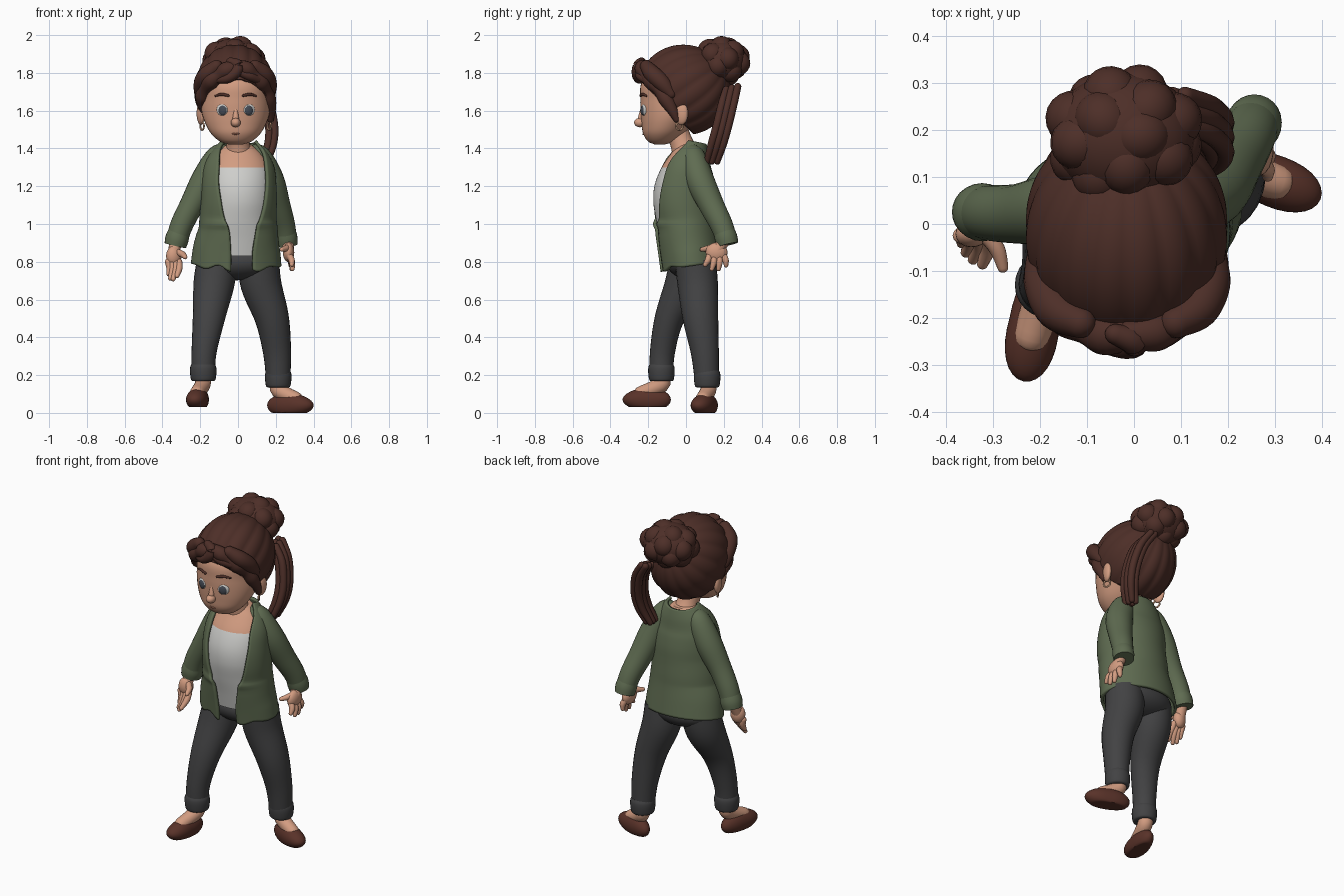
import bpy, bmesh, math
from mathutils import Vector, Matrix

if "Cube" in bpy.data.objects:
    bpy.data.objects.remove(bpy.data.objects["Cube"])


def material(name, r, g, b):
    m = bpy.data.materials.new(name)
    m.use_nodes = True
    m.diffuse_color = (r, g, b, 1)
    m.node_tree.nodes["Principled BSDF"].inputs["Base Color"].default_value = (r, g, b, 1)
    return m


HAIR = material("hair brown", .075, .028, .021)
SKIN = material("warm skin", .65, .335, .22)
GREEN = material("cardigan green", .115, .15, .083)
WHITE = material("shirt white", .62, .62, .6)
PANTS = material("trouser charcoal", .055, .055, .057)
SHOE = material("shoe brown", .1, .032, .022)
IRIS = material("iris slate", .06, .07, .09)
LIP = material("lip rose", .42, .17, .11)
GOLD = material("earring bronze", .55, .32, .2)


def finish(name, bm, mat, angle=50):
    bmesh.ops.recalc_face_normals(bm, faces=bm.faces[:])
    me = bpy.data.meshes.new(name)
    bm.to_mesh(me)
    bm.free()
    ob = bpy.data.objects.new(name, me)
    bpy.context.collection.objects.link(ob)
    me.materials.append(mat)
    bpy.ops.object.select_all(action='DESELECT')
    ob.select_set(True)
    bpy.context.view_layer.objects.active = ob
    bpy.ops.object.shade_smooth_by_angle(angle=math.radians(angle))
    return ob


def spline(rows, sub):
    """Smoothly interpolate rows of numbers."""
    out = []
    for i in range(len(rows) - 1):
        p, q = rows[i], rows[i + 1]
        o = rows[max(i - 1, 0)]
        s = rows[min(i + 2, len(rows) - 1)]
        for k in range(sub):
            t = k / sub
            out.append([b + t * (c - a) / 2 + t * t * (a - 2.5 * b + 2 * c - d / 2)
                        + t ** 3 * (1.5 * (b - c) + (d - a) / 2)
                        for a, b, c, d in zip(o, p, q, s)])
    return out + [list(rows[-1])]


def loft(name, rows, mat, ref=(0, 1, 0), n=24, sub=5, dome=False, turn=0, level=False):
    """Rows are x, y, z, radius [, second radius [, half angle of a front gap]]."""
    rows = [tuple(r) + (r[3],) if len(r) == 4 else tuple(r) for r in rows]
    pts = spline(rows, sub)
    cs = [Vector(p[:3]) for p in pts]
    ts = [Vector((0, 0, 1)) if level else (cs[min(i + 1, len(cs) - 1)] - cs[max(i - 1, 0)]).normalized()
          for i in range(len(cs))]
    secs = list(zip(cs, ts, pts))
    if dome:
        def cap(sec, sign, a):
            c, t, p = sec
            return (c + t * sign * p[3] * math.sin(a), t, p[:3] + [r * math.cos(a) for r in p[3:5]])
        steps = (.4, .8, 1.2, 1.45)
        secs = ([cap(secs[0], -1, a) for a in reversed(steps)] + secs
                + [cap(secs[-1], 1, a) for a in steps])
    bm = bmesh.new()
    gapped = len(rows[0]) > 5
    rings = []
    for c, t, p in secs:
        a = Vector(ref).cross(t).normalized()
        b = t.cross(a)
        g = p[5] if gapped else 0
        span = 2 * math.pi - 2 * g
        ring = []
        for k in range(n):
            th = turn + g + span * k / (n - 1 if gapped else n)
            ring.append(bm.verts.new(c + a * p[3] * math.sin(th) - b * p[4] * math.cos(th)))
        rings.append(ring)
    for lo, hi in zip(rings, rings[1:]):
        for k in range(n - 1 if gapped else n):
            j = (k + 1) % n
            bm.faces.new((lo[k], lo[j], hi[j], hi[k]))
    if not gapped:
        bm.faces.new(rings[0])
        bm.faces.new(rings[-1])
    return finish(name, bm, mat)


def ball(name, loc, size, mat, turn=0, seg=24):
    bm = bmesh.new()
    bmesh.ops.create_uvsphere(bm, u_segments=seg, v_segments=seg // 2, radius=1)
    bm.transform(Matrix.Translation(loc) @ Matrix.Rotation(turn, 4, 'Z') @ Matrix.Diagonal((*size, 1)))
    return finish(name, bm, mat, 80)


# Head, neck and features
loft("head", [(-.012, -.138, 1.422, .04, .03), (-.012, -.132, 1.438, .085, .07),
              (-.012, -.118, 1.478, .13, .109), (-.012, -.097, 1.53, .16, .138),
              (-.012, -.07, 1.59, .18, .17), (-.012, -.058, 1.66, .185, .184),
              (-.012, -.05, 1.75, .185, .185), (-.012, -.04, 1.86, .12, .12)], SKIN, n=40, level=True)
loft("neck", [(.005, .01, 1.34, .085), (0, -.02, 1.42, .062), (-.01, -.05, 1.5, .06)], SKIN)
ball("nose", (-.012, -.243, 1.537), (.026, .032, .025), SKIN)
loft("nose_bridge", [(-.012, -.23, 1.62, .008), (-.012, -.238, 1.56, .017)], SKIN, dome=True)
loft("mouth", [(-.055, -.213, 1.488, .003), (-.012, -.227, 1.476, .0045), (.031, -.213, 1.488, .003)],
     LIP, ref=(0, 0, 1), n=10, dome=True)
for label, s in (("left", 1), ("right", -1)):
    x = -.012
    ball(label + "_eye", (x + s * .071, -.222, 1.605), (.032, .012, .032), WHITE, s * .38)
    ball(label + "_iris", (x + s * .07, -.2295, 1.602), (.023, .009, .026), IRIS, s * .36)
    loft(label + "_eyebrow", [(x + s * .04, -.24, 1.68, .007), (x + s * .075, -.228, 1.686, .008),
                              (x + s * .108, -.209, 1.678, .005)], HAIR, ref=(0, 0, 1), n=10, dome=True)
    ball(label + "_ear", (x + s * .185, -.025, 1.585), (.02, .038, .06), SKIN, s * -.3)
    bpy.ops.mesh.primitive_torus_add(location=(x + s * .178, -.035, 1.518), rotation=(0, math.pi / 2, .5),
                                     major_radius=.02, minor_radius=.005,
                                     major_segments=20, minor_segments=8)
    hoop = bpy.context.object
    hoop.name = label + "_earring"
    hoop.data.materials.append(GOLD)
    bpy.ops.object.shade_smooth()

# Swept-back hair with ridges that gather toward the bun
bm = bmesh.new()
bmesh.ops.create_uvsphere(bm, u_segments=112, v_segments=40, radius=1)
lean = Matrix.Rotation(-.95, 3, 'X')
for v in bm.verts:
    ridge = 1 + .035 * abs(math.sin(8 * math.atan2(v.co.x, v.co.y)))
    v.co = lean @ Vector((v.co.x * ridge, v.co.y * ridge, v.co.z))
    v.co = Vector((v.co.x * .21 - .016, v.co.y * .245 - .01, v.co.z * .236 + 1.71))
bmesh.ops.bisect_plane(bm, geom=bm.verts[:] + bm.edges[:] + bm.faces[:], plane_co=(0, -.25, 1.765),
                       plane_no=(0, -1, -1), clear_outer=True)
cap = finish("swept_hair", bm, HAIR, 70)
cap.modifiers.new("thickness", 'SOLIDIFY').thickness = .015

# Curled locks along the hairline, with lumps of varied size
locks = {
    "right_fringe": [(.0, -.235, 1.83, .03), (-.06, -.235, 1.815, .045), (-.1, -.222, 1.785, .035),
                     (-.14, -.195, 1.76, .047), (-.172, -.155, 1.715, .034), (-.187, -.115, 1.675, .04),
                     (-.195, -.08, 1.63, .022)],
    "left_fringe": [(-.01, -.235, 1.84, .03), (.045, -.23, 1.82, .042), (.085, -.212, 1.79, .033),
                    (.12, -.18, 1.755, .046), (.147, -.14, 1.71, .034), (.162, -.105, 1.66, .04),
                    (.172, -.07, 1.6, .028), (.172, -.05, 1.555, .018)],
    "front_curl": [(-.11, -.225, 1.765, .02), (-.06, -.25, 1.77, .026), (-.015, -.258, 1.8, .03),
                   (.0, -.25, 1.84, .03), (-.04, -.235, 1.86, .022)],
    "left_front_curl": [(.02, -.245, 1.8, .022), (.06, -.24, 1.785, .026), (.105, -.215, 1.765, .022)],
    "right_curl": [(-.115, -.21, 1.835, .034), (-.165, -.182, 1.79, .045), (-.193, -.128, 1.745, .042),
                   (-.202, -.08, 1.69, .03)],
    "left_curl": [(.09, -.21, 1.835, .034), (.138, -.178, 1.795, .045), (.162, -.125, 1.745, .044),
                  (.17, -.08, 1.69, .03)],
}
for name, rows in locks.items():
    loft(name, rows, HAIR, ref=(0, .4, 1), n=16, dome=True)

# Bun made of shallow, overlapping curls
ball("bun_core", (-.022, .188, 1.862), (.155, .137, .122), HAIR)
COUNT = 20
for i in range(COUNT):
    h = 1 - 2 * (i + .5) / COUNT
    w, a = math.sqrt(1 - h * h), i * 2.4
    ball("bun_curl", (-.022 + .109 * w * math.cos(a), .188 + .091 * w * math.sin(a), 1.862 + .073 * h),
         (.067, .062, .064), HAIR, a, 20)

# Hanging ponytail of parallel strands
for i in range(6):
    u, v = (i % 3 - 1) * .031, (i // 3 - .5) * .028
    loft("ponytail_strand", [(.095 + v, .243 + u, 1.72 + u / 4, .019), (.15 + v, .222 + u, 1.64, .021),
                             (.178 + v, .193 + u, 1.52, .021), (.172 + v, .165 + u, 1.42, .02),
                             (.14 + v, .138 + u * .9, 1.33, .016)], HAIR, n=12, dome=True)

# Torso: shirt with bare neckline, then the open cardigan over it
body = [(-.005, .02, .83, .205, .138), (0, .006, .92, .195, .142), (0, -.008, 1.02, .182, .15),
        (.005, -.018, 1.12, .178, .155), (.005, -.016, 1.21, .174, .149), (.005, -.004, 1.3, .16, .125),
        (.005, .012, 1.375, .12, .09), (.005, .015, 1.42, .065, .06)]
shirt = loft("shirt", body, WHITE, n=48, sub=8, level=True)
shirt.data.materials.append(SKIN)
for f in shirt.data.polygons:
    f.material_index = int(f.center.z > 1.3)

coat = [(-.01, .028, .785, .232, .157, .25), (-.007, .016, .87, .222, .158, .26),
        (0, .002, .96, .204, .16, .34), (0, -.004, 1.03, .196, .162, .47),
        (.005, -.016, 1.12, .193, .167, .64), (.005, -.014, 1.21, .19, .161, .74),
        (.005, -.002, 1.3, .179, .137, .76), (.005, .018, 1.375, .142, .102, .92),
        (.005, .03, 1.435, .088, .072, 1.2)]
cardigan = loft("cardigan", coat, GREEN, n=64, sub=5, turn=.13)
for v in cardigan.data.vertices:
    front = max(0, -v.co.y)
    # gathered waist crease and a gently waved hem, at the front only
    v.co.y -= front * .08 * math.exp(-((v.co.z - 1.0) / .018) ** 2)
    if v.co.z < .9:
        v.co.z += (.9 - v.co.z) * front * math.sin(v.co.x * 45)
thick = cardigan.modifiers.new("thickness", 'SOLIDIFY')
thick.thickness, thick.offset = .016, 0

# Sleeves with turned ends
loft("left_sleeve", [(.06, .025, 1.385, .03), (.105, .035, 1.36, .064), (.165, .07, 1.24, .076),
                     (.21, .135, 1.1, .067), (.243, .19, .99, .06), (.258, .22, .9, .054)], GREEN)
loft("left_sleeve_cuff", [(.245, .194, .98, .053), (.254, .211, .93, .06), (.258, .221, .89, .057)], GREEN)
loft("right_sleeve", [(-.05, .025, 1.385, .03), (-.1, .03, 1.36, .064), (-.168, .03, 1.24, .076),
                      (-.245, .022, 1.1, .064), (-.3, .023, .99, .06), (-.327, .025, .9, .056)], GREEN)
loft("right_sleeve_cuff", [(-.304, .023, .98, .053), (-.322, .025, .925, .062), (-.332, .026, .885, .058)], GREEN)


def hand(side, wrist, palm, size, turn, knuckles, tips):
    """Palm, wrist and five fingers; the last tip is the thumb."""
    loft(side + "_wrist", [(*wrist, .034), (*palm, .03)], SKIN, n=16)
    ball(side + "_palm", palm, size, SKIN, turn)
    for k, tip in zip(knuckles, tips):
        mid = Vector(k).lerp(Vector(tip), .5) + Vector((.006, .004, 0))
        loft(side + "_finger", [(*k, .017), (*mid, .017), (*tip, .012)], SKIN, n=12, dome=True)


hand("left", (.26, .205, .92), (.268, .162, .85), (.03, .058, .052), 0,
     [(.27, .162 + d, .835) for d in (-.038, -.013, .013, .037)] + [(.262, .14, .875)],
     [(.285, .102, .785), (.288, .137, .762), (.285, .172, .762), (.278, .212, .782), (.232, .085, .865)])
hand("right", (-.33, .02, .92), (-.34, -.015, .83), (.042, .033, .054), .4,
     [(-.34 + d, -.025, .8) for d in (-.03, -.01, .01, .028)] + [(-.315, -.025, .85)],
     [(-.367, -.04, .735), (-.358, -.06, .712), (-.343, -.075, .708), (-.323, -.085, .725), (-.28, -.092, .825)])

# Trousers with rolled cuffs
ball("trouser_seat", (-.005, .032, .8), (.21, .135, .098), PANTS, seg=32)
loft("right_leg", [(-.11, .022, .8, .108), (-.128, -.005, .68, .108, .108), (-.155, -.088, .5, .085, .078),
                   (-.18, -.125, .32, .066), (-.184, -.13, .19, .062)], PANTS)
loft("left_leg", [(.11, .05, .8, .108), (.122, .062, .68, .108, .107), (.18, .077, .5, .09, .094),
                  (.207, .1, .32, .074), (.213, .11, .16, .063)], PANTS)
for side, x, y, z in (("right", -.184, -.13, .213), ("left", .213, .112, .18)):
    loft(side + "_trouser_cuff", [(x, y, z - .045, .056), (x, y, z - .036, .065), (x, y, z, .07),
                                  (x, y, z + .028, .069), (x, y, z + .045, .062)], PANTS, sub=4)


def foot(side, ankle, center, turn, base):
    """Flat-soled slip-on shoe with a bare instep; local -y is the toe."""
    bm = bmesh.new()
    bmesh.ops.create_uvsphere(bm, u_segments=32, v_segments=20, radius=1)
    for v in bm.verts:
        toe = max(0, -v.co.y)
        width = .054 + .014 * toe
        v.co = Vector((v.co.x * width, v.co.y * .13, max(v.co.z * (.066 - .012 * toe), -.04)))
    place = Matrix.Translation((*center, base + .04)) @ Matrix.Rotation(turn, 4, 'Z')
    bm.transform(place)
    finish(side + "_shoe", bm, SHOE)
    instep = place @ Vector((0, -.03, .034))
    loft(side + "_foot", [(*ankle, .17 + base, .04), (*ankle, .12 + base, .042),
                          (*instep, .038)], SKIN, ref=(1, 0, 0), dome=True)


foot("right", (-.187, -.13), (-.212, -.208), -.18, .03)
foot("left", (.215, .118), (.277, .1), 1.2, 0)
